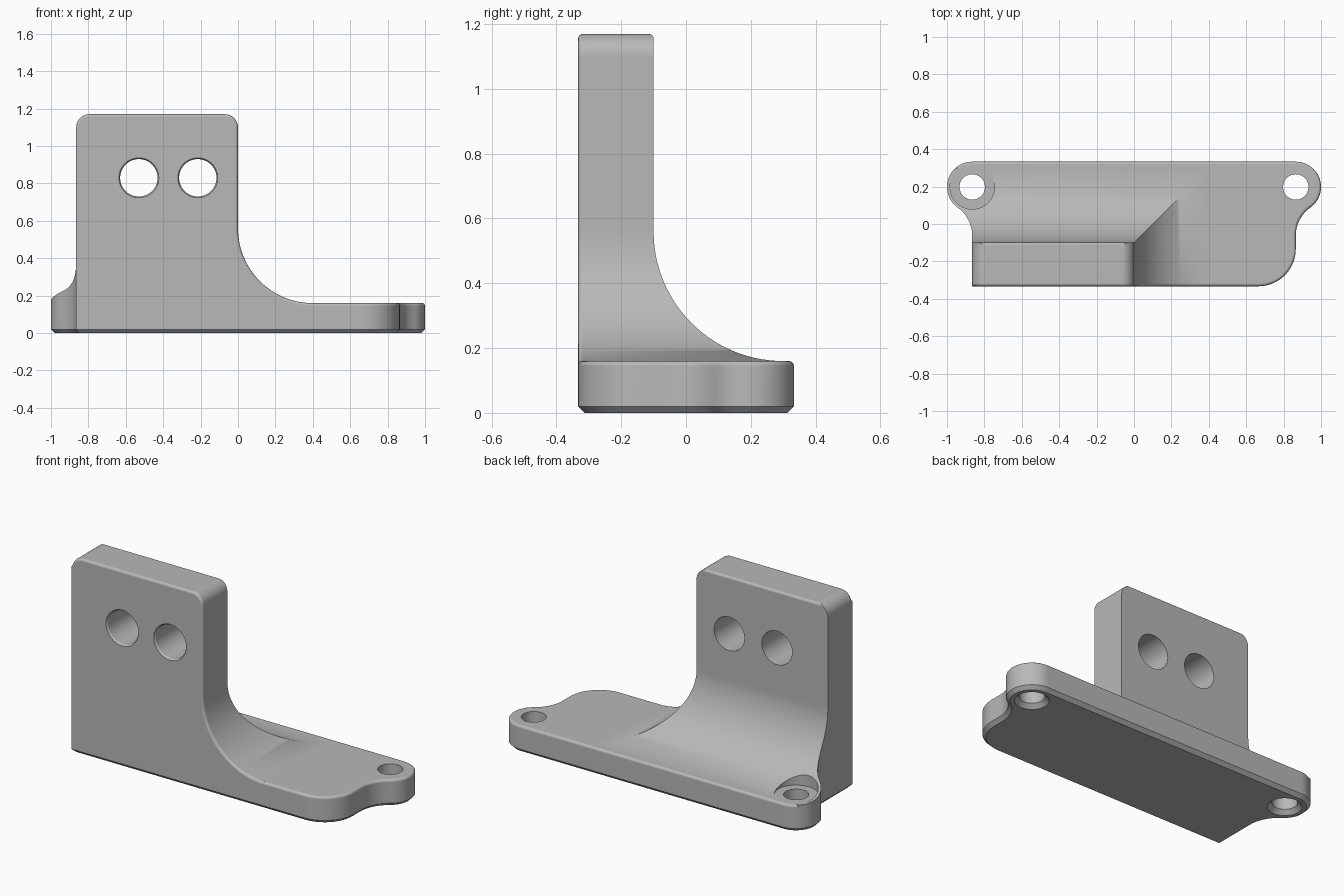
import bpy, bmesh
from math import sin, cos, pi, radians
from mathutils import Vector

if "Cube" in bpy.data.objects:
    bpy.data.objects.remove(bpy.data.objects["Cube"])

LUG_X, LUG_Y, LUG_R = 0.865, 0.198, 0.135
HALF_Y, SLAB_TOP, TOP = 0.333, 0.16, 1.17
ROUND, FILLET = 0.015, 0.4


def arc(cx, cy, r, a0, a1, n):
    angles = [radians(a0 + (a1 - a0) * i / n) for i in range(n + 1)]
    return [(cx + r * cos(a), cy + r * sin(a)) for a in angles]


def inset(points, d):
    """Move a counter-clockwise outline inwards by d."""
    result = []
    for i, p in enumerate(points):
        p = Vector(p)
        e0 = (p - Vector(points[i - 1])).normalized()
        e1 = (Vector(points[(i + 1) % len(points)]) - p).normalized()
        n0, n1 = Vector((-e0.y, e0.x)), Vector((-e1.y, e1.x))
        result.append(tuple(p + (n0 + n1) * d / (1 + n0.dot(n1))))
    return result


def loft(name, rings):
    """Closed solid through rings with equal point counts."""
    bm = bmesh.new()
    loops = [[bm.verts.new(p) for p in ring] for ring in rings]
    bm.faces.new(loops[0])
    bm.faces.new(loops[-1])
    n = len(loops[0])
    for a, b in zip(loops, loops[1:]):
        for i in range(n):
            j = (i + 1) % n
            bm.faces.new((a[i], a[j], b[j], b[i]))
    bmesh.ops.recalc_face_normals(bm, faces=bm.faces)
    mesh = bpy.data.meshes.new(name)
    bm.to_mesh(mesh)
    bm.free()
    obj = bpy.data.objects.new(name, mesh)
    bpy.context.collection.objects.link(obj)
    return obj


def activate(obj):
    bpy.ops.object.select_all(action='DESELECT')
    obj.select_set(True)
    bpy.context.view_layer.objects.active = obj


def combine(target, tool, operation):
    """Apply a boolean and discard the tool."""
    activate(target)
    mod = target.modifiers.new("boolean", 'BOOLEAN')
    mod.operation, mod.solver, mod.object = operation, 'EXACT', tool
    bpy.ops.object.modifier_apply(modifier=mod.name)
    bpy.data.objects.remove(tool)


def cut_hole(target, axis, cx, cy, steps):
    """Cut a turned hole given (radius, position along axis) steps."""
    rings = []
    for r, h in steps:
        circle = arc(cx, cy, r, 0, 360, 64)[:-1]
        rings.append([(u, v, h) if axis == 'z' else (u, h, v) for u, v in circle])
    combine(target, loft("hole_cutter", rings), 'DIFFERENCE')


# Inset and depth steps of a quarter-round edge
quarter = [(ROUND * (1 - cos(k * pi / 8)), ROUND * (1 - sin(k * pi / 8)))
           for k in range(5)]

# Plan outline with two lugs
footprint = [(-LUG_X, -HALF_Y)]
footprint += arc(LUG_X - 0.2, -HALF_Y + 0.2, 0.2, -90, 0, 16)
footprint += arc(LUG_X + 0.183, -0.062, 0.183, 180, 125.1, 12)
footprint += arc(LUG_X, LUG_Y, LUG_R, -54.9, 90, 28)[1:]
footprint += arc(-LUG_X, LUG_Y, LUG_R, 90, 234.9, 28)
footprint += arc(-LUG_X - 0.183, -0.062, 0.183, 54.9, 0, 12)[1:]

# Base slab: chamfered below, rounded above
levels = [(0.02, 0), (0, 0.02)] + [(d, SLAB_TOP - h) for d, h in quarter]
bracket = loft("bracket", [[(x, y, z) for x, y in inset(footprint, d)]
                           for d, z in levels[:1] + levels[1:]])

# Upright seen from the front, with rounded front rim
front = [(-1.2, 0.05), (FILLET + 0.01, 0.05)]
front += arc(FILLET, SLAB_TOP + FILLET, FILLET, 270, 180, 28)
front += arc(-0.07, TOP - 0.07, 0.07, 0, 90, 10)
front += arc(-LUG_X + 0.07, TOP - 0.07, 0.07, 90, 180, 10)
front += [(-LUG_X, 0.8), (-1.2, 0.8)]
rings = []
for d, h in reversed(quarter):
    ring = []
    for (x0, z0), (x, z) in zip(front, inset(front, d)):
        ring.append((x0 if x0 < -LUG_X + 0.001 else x, -HALF_Y + h, z))
    rings.append(ring)
rings.append([(x, 0.5, z) for x, z in front])
upright = loft("upright", rings)

# Sweep seen from the side
side = [(-0.6, 0.05), (0.31, 0.05)]
side += arc(0.3, SLAB_TOP + FILLET, FILLET, 270, 180, 28)
side += arc(-0.1 - ROUND, TOP - ROUND, ROUND, 0, 90, 4)
side += [(-0.6, TOP + 0.03)]
combine(upright, loft("side_profile", [[(x, y, z) for y, z in side]
                                       for x in (-1.3, 1.3)]), 'INTERSECT')
combine(upright, loft("plan_profile", [[(x, y, z) for x, y in footprint]
                                       for z in (0.03, 1.4)]), 'INTERSECT')
combine(bracket, upright, 'UNION')

# Bolt holes in the upright, chamfered at the front
for x in (-0.53, -0.215):
    cut_hole(bracket, 'y', x, 0.83,
             [(0.108, -0.4), (0.108, -0.335), (0.1, -0.323), (0.1, 0.05)])

# Lug holes, countersunk below, and the spot face on one lug
for x in (-LUG_X, LUG_X):
    cut_hole(bracket, 'z', x, LUG_Y,
             [(0.092, -0.1), (0.092, 0.001), (0.068, 0.025), (0.068, 0.6)])
cut_hole(bracket, 'z', -LUG_X, LUG_Y, [(0.119, SLAB_TOP + 0.0005), (0.119, 0.7)])

# One grey finish
grey = bpy.data.materials.new("plain_grey")
grey.use_nodes = True
colour = (0.48, 0.48, 0.48, 1)
grey.diffuse_color = colour
grey.node_tree.nodes["Principled BSDF"].inputs["Base Color"].default_value = colour
bracket.data.materials.clear()
bracket.data.materials.append(grey)
for face in bracket.data.polygons:
    face.material_index = 0

activate(bracket)
bpy.ops.object.shade_smooth_by_angle(angle=radians(30))
weighted = bracket.modifiers.new("weighted_normals", 'WEIGHTED_NORMAL')
weighted.keep_sharp = True
